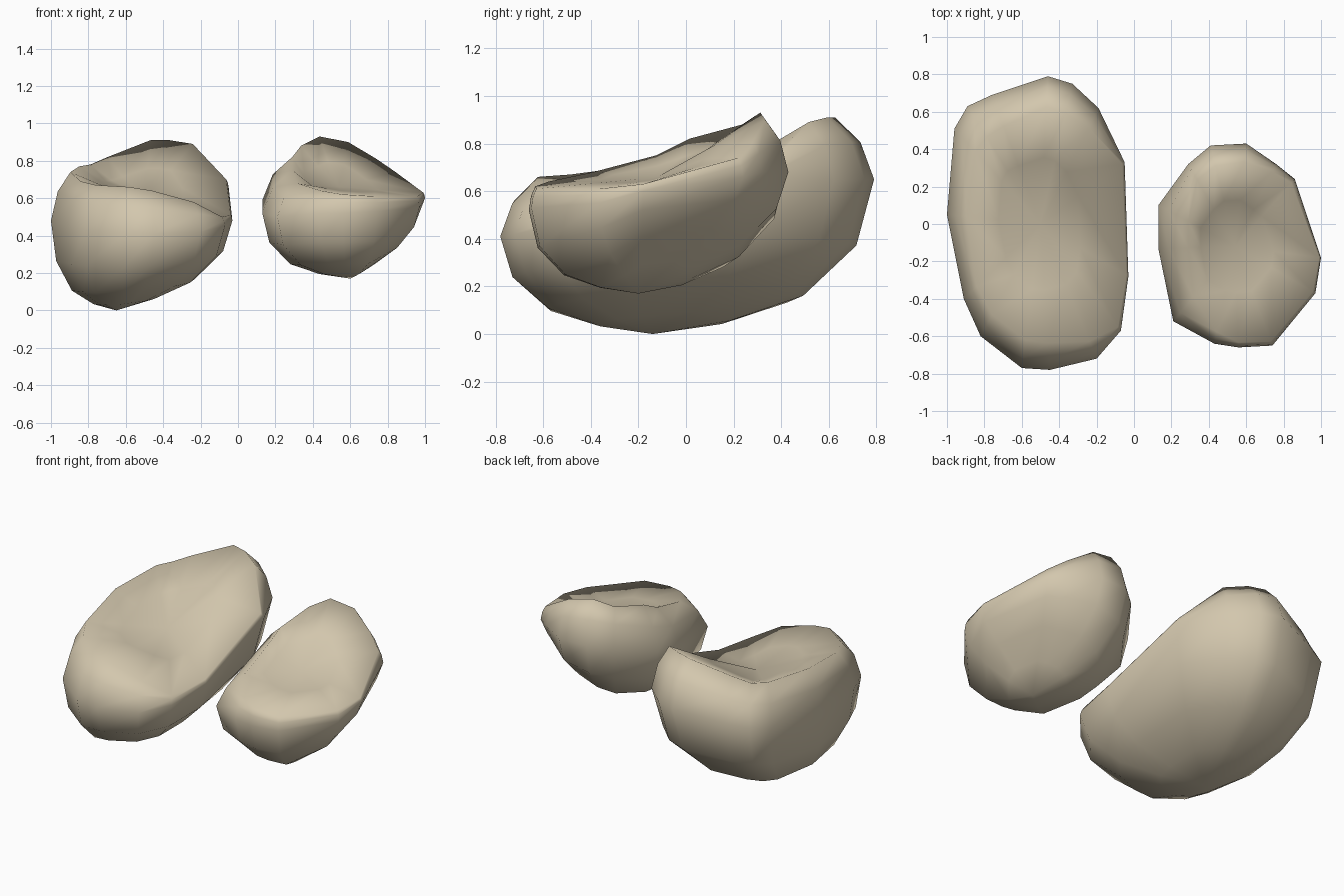
import bpy
from mathutils import Vector

cube = bpy.data.objects.get("Cube")
if cube:
    bpy.data.objects.remove(cube, do_unlink=True)

tan = bpy.data.materials.new("tan_shell")
tan.use_nodes = True
colour = (0.65, 0.57, 0.42, 1)
tan.diffuse_color = colour
tan.node_tree.nodes["Principled BSDF"].inputs["Base Color"].default_value = colour


def shell(name, plan, bottom, floor, straight):
    """Loft a boat-shaped shell; plan rows hold x, y, belt height, rim height, lean."""
    bottom, floor, straight = Vector(bottom), Vector(floor), Vector(straight)
    count = len(plan)
    verts, faces = [tuple(bottom)], []

    # underside rings: rounded, but straighter towards one side
    for spread, round_rise in ((0.35, 0.07), (0.68, 0.22), (0.92, 0.55), (1, 1)):
        for x, y, belt, rim, lean in plan:
            p = bottom.lerp(Vector((x, y, belt)), spread)
            away = Vector((x - bottom.x, y - bottom.y)).normalized()
            flat = min(max(away.dot(straight), 0), 1)
            rise = round_rise + (spread - round_rise) * flat
            p.z = bottom.z + (belt - bottom.z) * rise
            verts.append(tuple(p))

    # shoulder and rim, leaning inward more where the rim is tall
    for share, rise in ((0.35, 0.6), (1, 1)):
        for x, y, belt, rim, lean in plan:
            lift = max(rim - belt, 0.02)
            p = floor.lerp(Vector((x, y, 0)), 1 - lean * share * lift)
            p.z = belt + lift * rise
            verts.append(tuple(p))

    # shallow hollow top
    for x, y, belt, rim, lean in plan:
        p = floor.lerp(Vector((x, y, 0)), 0.45)
        p.z = floor.z + (rim - floor.z) * 0.5
        verts.append(tuple(p))
    verts.append(tuple(floor))

    last = len(verts) - 1
    rings = (last - 1) // count
    top = 1 + (rings - 1) * count
    for i in range(count):
        j = (i + 1) % count
        faces.append((0, 1 + j, 1 + i))
        for r in range(rings - 1):
            a, b = 1 + r * count, 1 + (r + 1) * count
            faces.append((a + i, a + j, b + j, b + i))
        faces.append((top + i, top + j, last))

    mesh = bpy.data.meshes.new(name)
    mesh.from_pydata(verts, [], faces)
    mesh.materials.append(tan)
    obj = bpy.data.objects.new(name, mesh)
    bpy.context.collection.objects.link(obj)
    bpy.ops.object.select_all(action="DESELECT")
    obj.select_set(True)
    bpy.context.view_layer.objects.active = obj
    bpy.ops.object.shade_smooth_by_angle(angle=1.6)


# large shell, listed anticlockwise from its inner side
shell("large_shell", [
    (-0.03, -0.28, 0.48, 0.51, 0.7), (-0.05, 0.33, 0.66, 0.7, 0.7),
    (-0.19, 0.62, 0.65, 0.89, 0.7), (-0.33, 0.75, 0.65, 0.91, 0.8),
    (-0.46, 0.79, 0.65, 0.91, 0.8), (-0.76, 0.69, 0.6, 0.82, 1.1),
    (-0.89, 0.63, 0.58, 0.78, 1.3), (-0.96, 0.51, 0.55, 0.77, 1.1),
    (-1, 0.05, 0.48, 0.74, 0.8), (-0.91, -0.4, 0.45, 0.69, 0.7),
    (-0.82, -0.6, 0.43, 0.67, 0.8), (-0.6, -0.77, 0.42, 0.66, 0.8),
    (-0.45, -0.78, 0.41, 0.64, 0.8), (-0.2, -0.72, 0.42, 0.58, 0.8),
    (-0.07, -0.57, 0.45, 0.5, 0.7),
], (-0.65, -0.14, 0), (-0.5, 0, 0.61), (0.3, 0))

# small shell
shell("small_shell", [
    (1, -0.18, 0.6, 0.63, 0.7), (0.86, 0.24, 0.66, 0.74, 0.7),
    (0.76, 0.32, 0.68, 0.81, 0.7), (0.6, 0.43, 0.68, 0.9, 0.8),
    (0.41, 0.42, 0.68, 0.93, 0.8), (0.29, 0.32, 0.67, 0.88, 0.9),
    (0.13, 0.1, 0.59, 0.82, 1.7), (0.13, -0.13, 0.52, 0.75, 1.7),
    (0.21, -0.52, 0.5, 0.68, 1.8), (0.43, -0.64, 0.52, 0.64, 1),
    (0.56, -0.66, 0.52, 0.62, 0.5), (0.74, -0.65, 0.53, 0.61, 0.5),
    (0.97, -0.37, 0.55, 0.61, 0.5),
], (0.6, -0.2, 0.17), (0.54, -0.12, 0.66), (0.7, 0.4))
